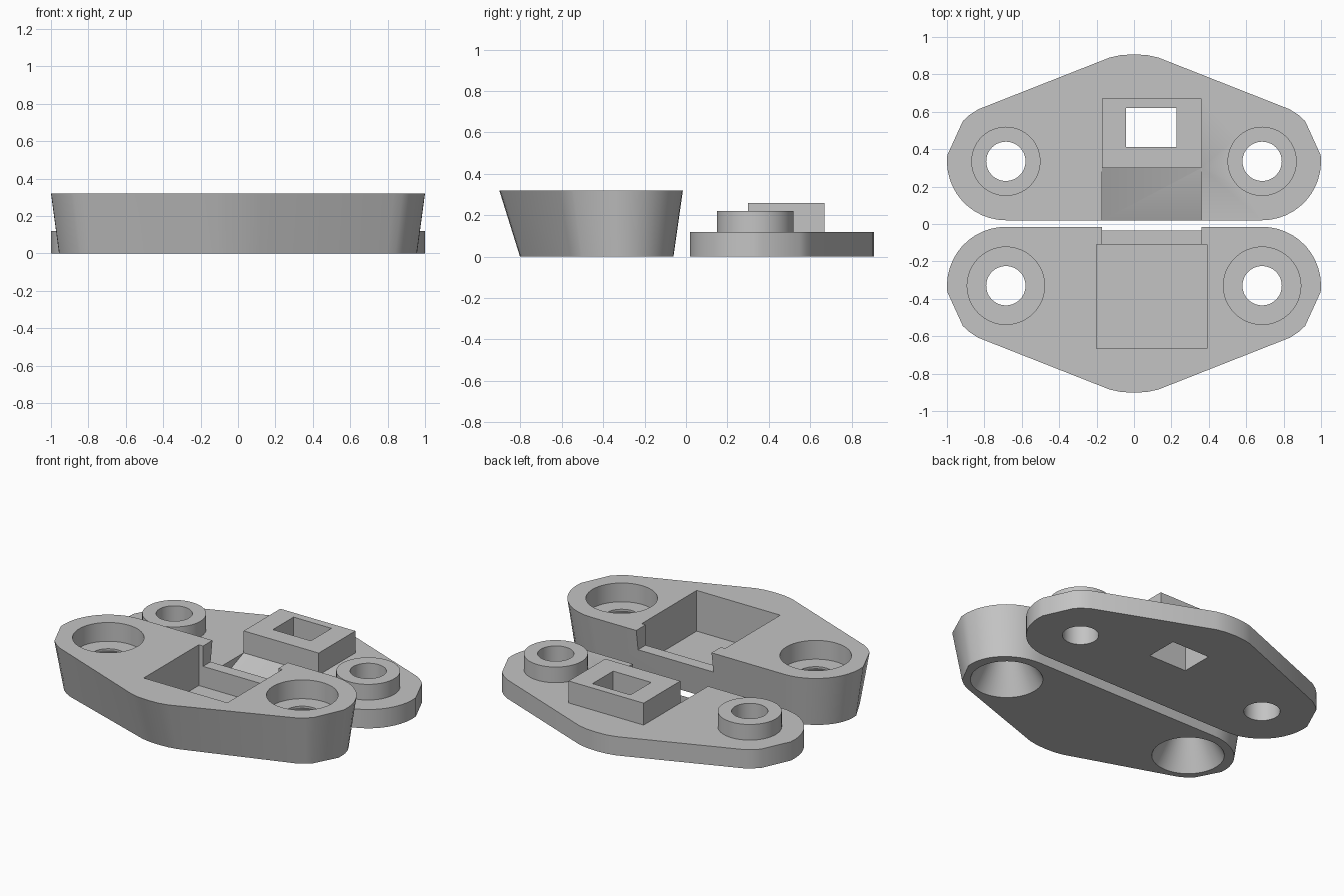
import bpy, bmesh
from math import sin, cos, radians, pi

if "Cube" in bpy.data.objects:
    bpy.data.objects.remove(bpy.data.objects["Cube"], do_unlink=True)

grey = bpy.data.materials.new("plain grey")
grey.use_nodes = True
grey.diffuse_color = (0.55, 0.55, 0.55, 1)
grey.node_tree.nodes["Principled BSDF"].inputs["Base Color"].default_value = grey.diffuse_color


def loft(name, rings):
    """Solid made by joining matching rings of points and capping the ends."""
    bm = bmesh.new()
    loops = [[bm.verts.new(p) for p in ring] for ring in rings]
    n = len(loops[0])
    for a, b in zip(loops, loops[1:]):
        for i in range(n):
            j = (i + 1) % n
            bm.faces.new((a[i], a[j], b[j], b[i]))
    bm.faces.new(loops[0])
    bm.faces.new(loops[-1])
    bmesh.ops.recalc_face_normals(bm, faces=bm.faces)
    mesh = bpy.data.meshes.new(name)
    bm.to_mesh(mesh)
    bm.free()
    mesh.materials.append(grey)
    obj = bpy.data.objects.new(name, mesh)
    bpy.context.collection.objects.link(obj)
    return obj


def box(name, x0, x1, y0, y1, z0, z1):
    return loft(name, [[(x0, y0, z), (x1, y0, z), (x1, y1, z), (x0, y1, z)] for z in (z0, z1)])


def turned(name, x, y, profile, n=64):
    """Round solid from (radius, height) pairs."""
    return loft(name, [[(x + r * cos(2 * pi * i / n), y + r * sin(2 * pi * i / n), z)
                        for i in range(n)] for r, z in profile])


def combine(target, tool, operation):
    mod = target.modifiers.new(operation, "BOOLEAN")
    mod.operation = operation
    mod.solver = "EXACT"
    mod.object = tool
    bpy.context.view_layer.objects.active = target
    bpy.ops.object.modifier_apply(modifier=mod.name)
    bpy.data.objects.remove(tool, do_unlink=True)


def cut(target, tool):
    combine(target, tool, "DIFFERENCE")


def add(target, tool):
    combine(target, tool, "UNION")


# Shared rounded outline: two end arcs and a blunt peak
HOLE_X, HOLE_Y, END_R = 0.685, 0.335, 0.315
angles = [-90 + 8 * i for i in range(13)] + [43, 52, 62]
half = [(HOLE_X + END_R * cos(radians(a)), HOLE_Y + END_R * sin(radians(a))) for a in angles]
half += [(0.13, 0.89), (0.07, 0.903)]
outline = half + [(0, 0.907)] + [(-x, y) for x, y in reversed(half)]

# Rear plate with sloped channel, raised block and two bosses
plate = loft("rear_plate", [[(x, y, z) for x, y in outline] for z in (0, 0.12)])
slope = [(0.30, 0.12), (0, 0.002), (0, 0.2), (0.30, 0.2)]
cut(plate, loft("channel_cutter", [[(x, y, z) for y, z in slope] for x in (-0.17, 0.362)]))
add(plate, box("raised_block", -0.17, 0.36, 0.30, 0.67, 0.03, 0.26))
cut(plate, box("window_cutter", -0.042, 0.226, 0.412, 0.62, -0.1, 0.4))
for side in (-1, 1):
    x = side * HOLE_X
    add(plate, turned("boss", x, HOLE_Y, [(0.185, 0.05), (0.185, 0.22)]))
    cut(plate, turned("bolt_hole", x, HOLE_Y, [(0.105, -0.1), (0.105, 0.4)]))

# Front housing, tapering toward its base
top_ring = [(x, 0.005 - y, 0.32) for x, y in outline]
base_ring = [(0.957 * x, 0.836 * y - 0.048, 0) for x, y, z in top_ring]
housing = loft("front_housing", [base_ring, top_ring])
cut(housing, box("pocket_cutter", -0.2, 0.39, -0.665, -0.11, 0.06, 0.5))
cut(housing, box("notch_cutter", -0.17, 0.362, -0.2, 0.1, 0.19, 0.5))

# Counterbored top and flared underside of each bolt hole
bore = [(0.221, -0.02), (0.105, 0.19), (0.105, 0.2), (0.207, 0.2), (0.207, 0.5)]
for side in (-1, 1):
    cut(housing, turned("bore_cutter", side * HOLE_X, 0.005 - HOLE_Y, bore))

# Smooth round walls, crisp edges
for obj in (plate, housing):
    bpy.ops.object.select_all(action="DESELECT")
    obj.select_set(True)
    bpy.context.view_layer.objects.active = obj
    bpy.ops.object.shade_smooth_by_angle(angle=radians(25))
